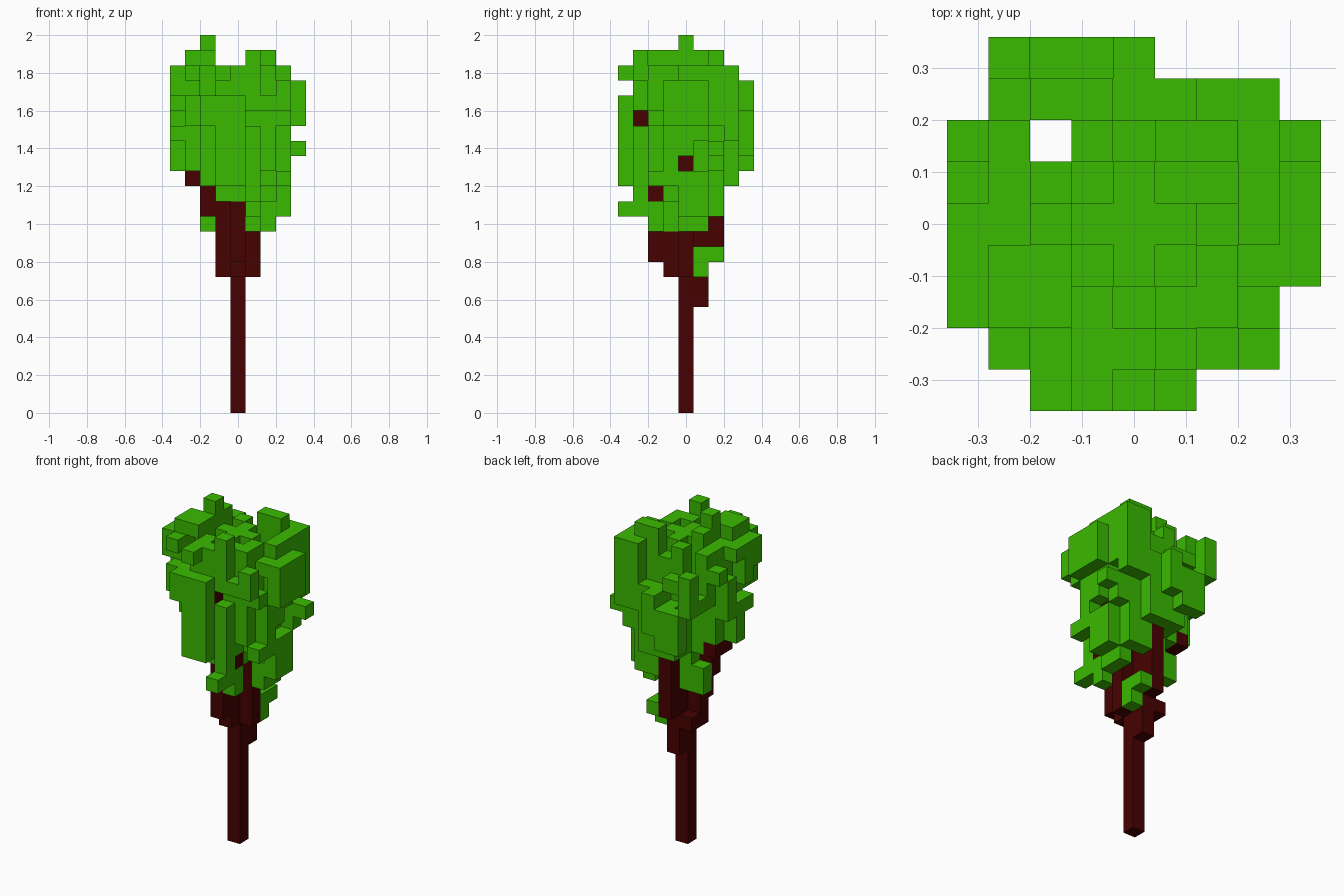
import bpy, bmesh, math, random
from mathutils import Vector

cube = bpy.data.objects.get("Cube")
if cube:
    bpy.data.objects.remove(cube, do_unlink=True)

random.seed(4)
CELL = 0.08


def material(name, rgb):
    mat = bpy.data.materials.new(name)
    mat.use_nodes = True
    color = (*rgb, 1)
    mat.diffuse_color = color
    mat.node_tree.nodes["Principled BSDF"].inputs["Base Color"].default_value = color
    return mat


def block(xs, ys, zs):
    """All grid cells in an inclusive range on each axis."""
    span = lambda r: range(r[0], r[-1] + 1)
    return {(x, y, z) for x in span(xs) for y in span(ys) for z in span(zs)}


def build(name, cells, solid, mat):
    """Mesh of the outer faces of the cells."""
    bm = bmesh.new()
    for cell in sorted(cells):
        center = Vector(cell) + Vector((0, 0, 0.5))
        for axis in range(3):
            for sign in (-1, 1):
                n = Vector((0, 0, 0))
                n[axis] = sign
                if tuple(int(c + d) for c, d in zip(cell, n)) in solid:
                    continue
                u = Vector((n.y, n.z, n.x)) / 2
                v = n.cross(u)
                mid = center + n / 2
                bm.faces.new([bm.verts.new((mid + a * u + b * v) * CELL)
                              for a, b in ((1, 1), (-1, 1), (-1, -1), (1, -1))])
    bmesh.ops.remove_doubles(bm, verts=bm.verts, dist=CELL / 100)
    mesh = bpy.data.meshes.new(name)
    bm.to_mesh(mesh)
    bm.free()
    mesh.materials.append(mat)
    obj = bpy.data.objects.new(name, mesh)
    bpy.context.collection.objects.link(obj)


# Trunk
trunk = block([0], [0], [0, 13])

# Branches spreading from the trunk, with tips that show through the leaves
branches = (
    block([-1], [0], [9, 13]) | block([1], [0], [9, 13])
    | block([0], [-1], [9, 11]) | block([0], [-2], [10, 13])
    | block([0], [1], [7, 14]) | block([0], [2], [10, 14])
    | block([-1], [1], [9]) | block([-2], [0], [13, 14])
    | block([-3], [0, 1], [15]) | block([1], [0], [14, 15])
)
tips = {(0, 16): 2, (-3, 19): 0, (-2, 14): 1}
branches |= {(x, y, z) for (y, z), x in tips.items()}

# Height limits of the crown along x and along y, and its plan outline
side_x = dict(zip(range(-4, 5), [(20, 22), (16, 22), (15, 22), (14, 22), (14, 22),
                                 (12, 22), (12, 22), (13, 22), (19, 21)]))
side_y = dict(zip(range(-3, 4), [(13, 22), (12, 22), (12, 22), (12, 22),
                                 (12, 22), (13, 22), (15, 22)]))
plan = dict(zip(range(-3, 4), [(-3, 3), (-3, 3), (-4, 4), (-4, 4),
                               (-4, 4), (-4, 3), (-3, 3)]))

# Crown: ragged upright columns that start higher towards the rim
leaves = set()
for y, (x0, x1) in plan.items():
    for x in range(x0, x1 + 1):
        r = math.hypot(x, y)
        low = max(side_x[x][0], side_y[y][0], 19 if r > 3.5 else 0,
                  round(11.3 + 1.2 * r + random.uniform(-0.5, 1.5)))
        high = min(side_x[x][1], side_y[y][1],
                   round(23 - 0.2 * r - random.uniform(0, 2.5)))
        for z in range(low, max(low, high) + 1):
            if r < 3 or random.random() > 0.1:
                leaves.add((x, y, z))
# Recess between the back walls
leaves -= block([0, 1], [3], [20, 22])

# Front wall
leaves |= block([-1, 0], [-4], [15, 20]) | block([-2], [-4], [19, 20])
leaves |= block([-1], [-4, -3], [22]) | block([0, 1], [-3], [15, 16])
# Back walls
leaves |= block([-2, -1], [4], [16, 18]) | block([-3], [4], [19, 21])
leaves |= block([0], [4], [17, 19]) | block([2, 3], [3], [18, 22])
leaves |= block([0, 1], [3], [15, 17])
# Side blocks
leaves |= block([3], [1, 2], [19, 22]) | block([4], [-1, 1], [19, 21])
leaves |= block([-4], [-2, -1], [21, 22]) | block([-4], [-1], [18])
leaves |= block([-4, -3], [0], [16, 18]) | block([-3], [-1, 1], [16, 18])
leaves |= block([-4], [1], [18, 20]) | block([-2], [-1, 0], [15])
# Crown peaks
leaves |= block([-2], [0], [20, 24]) | block([-3, -2], [-2, -1], [23])
leaves |= block([-2], [1], [22, 23]) | block([1, 2], [2], [22, 23])
leaves |= block([1], [-3], [20, 23])
# Low tufts and outliers
leaves |= block([1], [1], [9, 10]) | block([1], [2], [10])
leaves |= block([-2, -1], [1], [12, 13]) | block([1], [-2], [12, 13])
leaves |= block([0], [-1], [12, 13])
leaves |= block([2], [0, 1], [12, 13]) | block([1, 2], [2], [13, 15])
leaves |= block([1], [-4, -3], [13]) | block([1], [-3], [14])
leaves |= block([3], [0, 1], [13, 15]) | block([3], [-2], [14, 15])
leaves |= block([4], [2], [17]) | block([2, 3], [2], [16, 17])

# Openings: a vertical shaft and clear space beside the branch tips
leaves = {(x, y, z) for x, y, z in leaves
          if (x, y) != (-2, 2) and not ((y, z) in tips and x > tips[y, z])}

branches -= trunk
leaves -= trunk | branches
solid = trunk | branches | leaves
bark = material("dark_bark", (0.064, 0.0003, 0.0003))
foliage = material("leaf_green", (0.042, 0.495, 0.0003))
build("trunk", trunk, solid, bark)
build("branches", branches, solid, bark)
build("leaves", leaves, solid, foliage)
